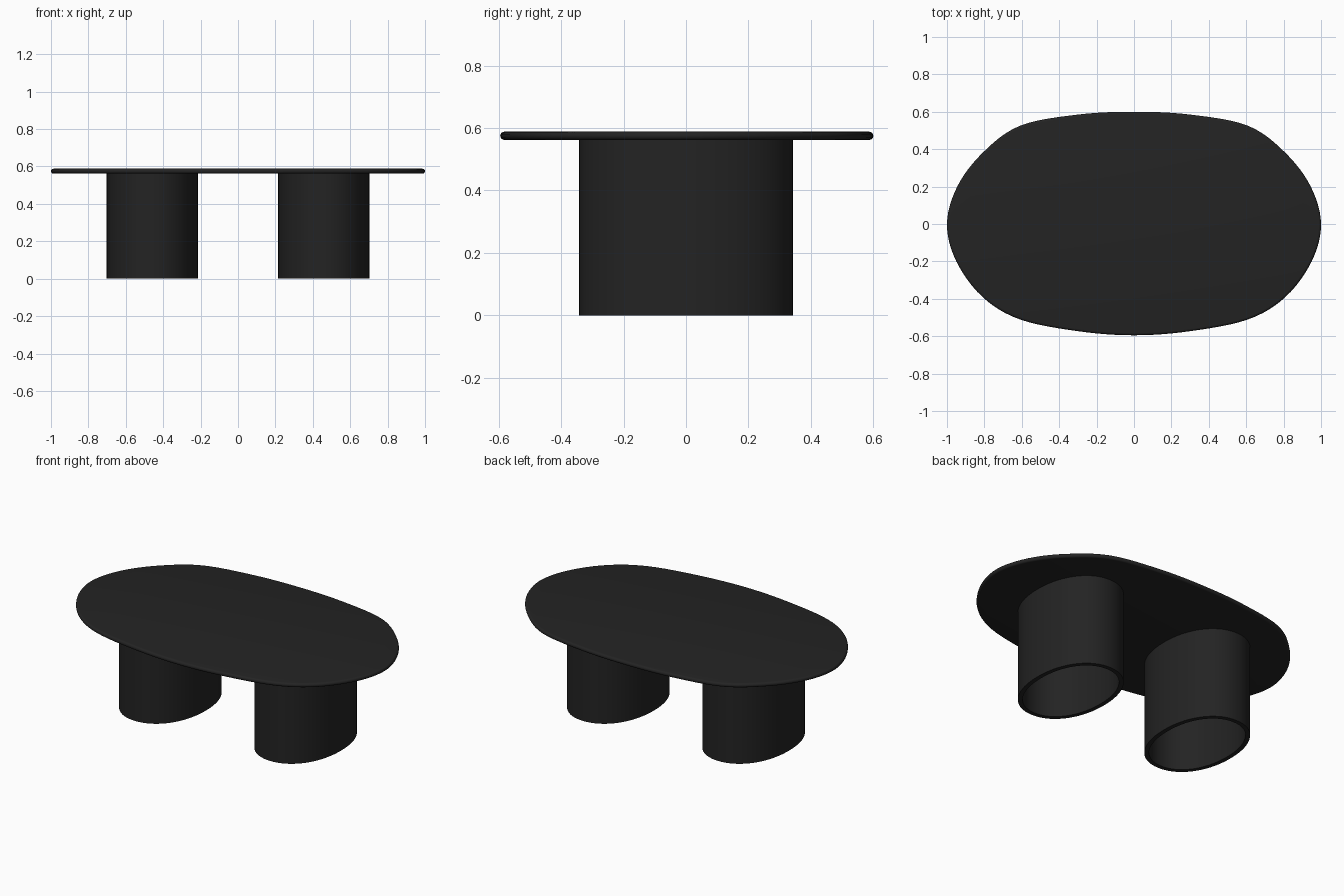
import bpy
import bmesh
import math

cube = bpy.data.objects.get("Cube")
if cube:
    bpy.data.objects.remove(cube, do_unlink=True)

BLACK = (0.017, 0.017, 0.017, 1)
black = bpy.data.materials.new("matte_black")
black.use_nodes = True
black.diffuse_color = BLACK
bsdf = black.node_tree.nodes["Principled BSDF"]
bsdf.inputs["Base Color"].default_value = BLACK
bsdf.inputs["Roughness"].default_value = 0.6


def smooth_loop(points, steps):
    """Closed Catmull-Rom curve through the given plan points."""
    loop, n = [], len(points)
    for i in range(n):
        a, b, c, d = (points[(i + k - 1) % n] for k in range(4))
        for s in range(steps):
            t = s / steps
            loop.append(tuple(
                q + t / 2 * (r - p + t * (2 * p - 5 * q + 4 * r - u + t * (3 * (q - r) + u - p)))
                for p, q, r, u in zip(a, b, c, d)))
    return loop


def oval(rx, ry, power, count):
    """Slightly squared ellipse."""
    loop = []
    for i in range(count):
        a = 2 * math.pi * i / count
        c, s = math.cos(a), math.sin(a)
        loop.append((math.copysign(abs(c) ** (2 / power), c) * rx,
                     math.copysign(abs(s) ** (2 / power), s) * ry))
    return loop


def loft(name, rings, tube=False, x=0):
    """Skin rings of (plan loop, height); a tube joins last to first, otherwise ends are capped."""
    bm = bmesh.new()
    rows = [[bm.verts.new((px + x, py, z)) for px, py in loop] for loop, z in rings]
    pairs = list(zip(rows, rows[1:]))
    if tube:
        pairs.append((rows[-1], rows[0]))
    else:
        bm.faces.new(rows[0])
        bm.faces.new(rows[-1])
    for low, high in pairs:
        for i in range(len(low)):
            j = (i + 1) % len(low)
            bm.faces.new((low[i], low[j], high[j], high[i]))
    bmesh.ops.recalc_face_normals(bm, faces=bm.faces)
    mesh = bpy.data.meshes.new(name)
    bm.to_mesh(mesh)
    bm.free()
    mesh.materials.append(black)
    obj = bpy.data.objects.new(name, mesh)
    bpy.context.collection.objects.link(obj)
    bpy.ops.object.select_all(action="DESELECT")
    obj.select_set(True)
    bpy.context.view_layer.objects.active = obj
    bpy.ops.object.shade_smooth_by_angle(angle=math.radians(40))
    return obj


# Tabletop: soft pebble outline with a fully rounded rim
back = [(0.945, 0.2), (0.81, 0.38), (0.61, 0.525), (0.3, 0.585)]
front = [(0.95, -0.2), (0.81, -0.39), (0.61, -0.51), (0.3, -0.573)]
outline = ([(1, 0)] + back + [(0, 0.6)] + [(-px, py) for px, py in reversed(back)]
           + [(-1, 0)] + [(-px, py) for px, py in front] + [(0, -0.595)] + front[::-1])
plan = smooth_loop(outline, 6)

MID, HALF = 0.575, 0.013
rim = []
for k in range(9):
    a = math.pi * (k / 8 - 0.5)
    inset = HALF * (1 - math.cos(a))
    rim.append(([(px * (1 - inset), py * (1 - inset / 0.6)) for px, py in plan],
                MID + HALF * math.sin(a)))
loft("tabletop", rim)

# Two hollow oval pedestals, open at the floor
TOP, WALL = MID - HALF + 0.001, 0.026
outer = oval(0.244, 0.342, 2.12, 72)
inner = oval(0.244 - WALL, 0.342 - WALL, 2.12, 72)
for name, side in (("left_pedestal", 1), ("right_pedestal", -1)):
    loft(name, [(outer, 0), (outer, TOP), (inner, TOP), (inner, 0)], tube=True, x=0.459 * side)
